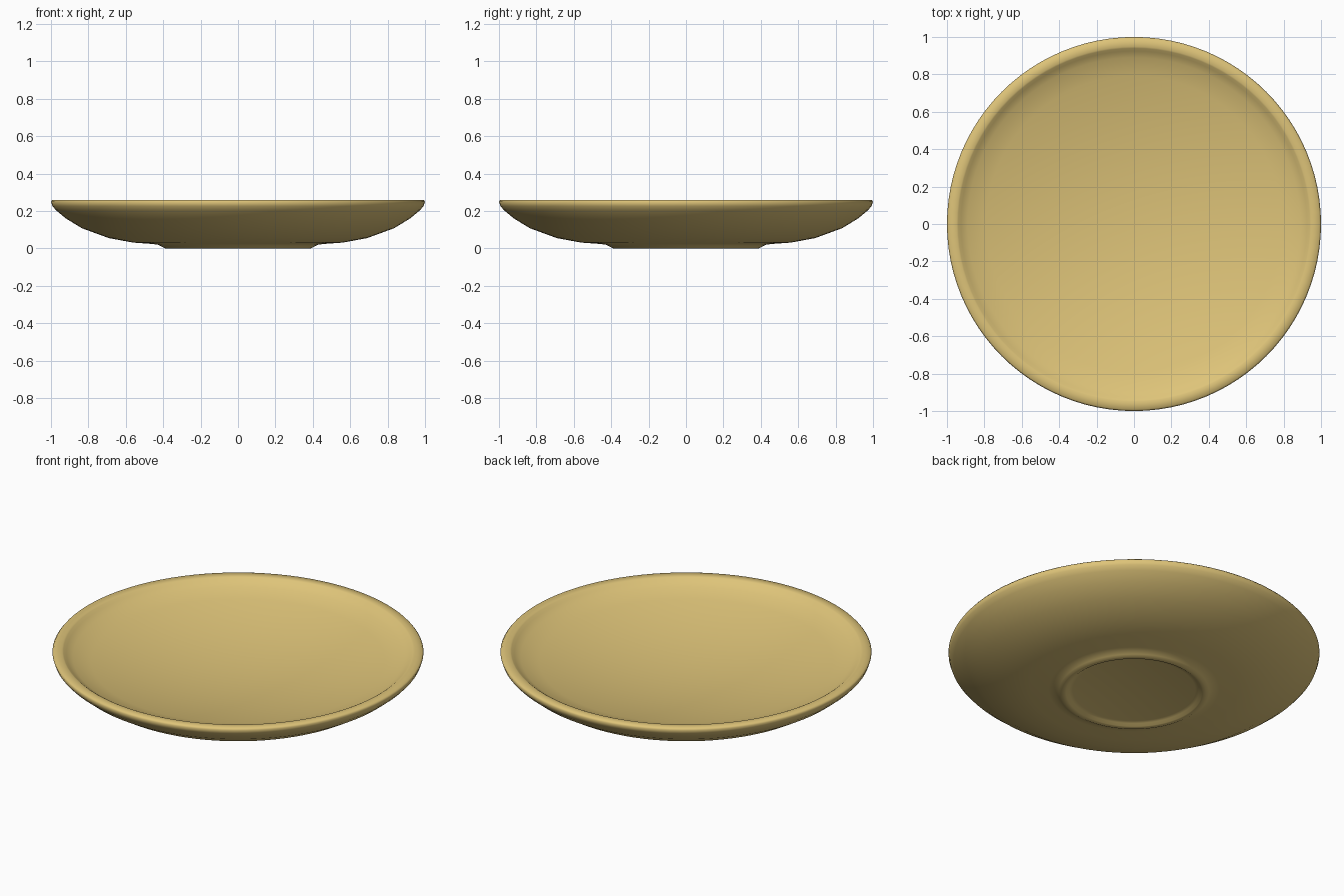
import bpy, bmesh, math

if "Cube" in bpy.data.objects:
    bpy.data.objects.remove(bpy.data.objects["Cube"])

# Half cross-section (radius, height): recessed underside, foot, outer wall, rim
profile = [
    (0.0, 0.018), (0.33, 0.018), (0.35, 0.013), (0.365, 0.002), (0.375, 0.0),
    (0.39, 0.0), (0.405, 0.008), (0.425, 0.019), (0.46, 0.024), (0.56, 0.031),
    (0.69, 0.055), (0.835, 0.108), (0.92, 0.16), (0.972, 0.203), (0.992, 0.226),
    (1.0, 0.25), (0.992, 0.26), (0.948, 0.26), (0.94, 0.256), (0.925, 0.244),
]
# Shallow, evenly curved inside of the dish
for i in range(10):
    r = 0.89 * (1 - i / 9)
    profile.append((r, 0.10 + 0.155 * r * r))

# Spin the profile into a closed dish
bm = bmesh.new()
verts = [bm.verts.new((r, 0, z)) for r, z in profile]
edges = [bm.edges.new(pair) for pair in zip(verts, verts[1:])]
bmesh.ops.spin(bm, geom=verts + edges, cent=(0, 0, 0), axis=(0, 0, 1),
               angle=2 * math.pi, steps=96, use_duplicate=False)
bmesh.ops.remove_doubles(bm, verts=bm.verts, dist=0.0005)
bmesh.ops.recalc_face_normals(bm, faces=bm.faces)
mesh = bpy.data.meshes.new("dish")
bm.to_mesh(mesh)
bm.free()
dish = bpy.data.objects.new("dish", mesh)
bpy.context.collection.objects.link(dish)

# Tan glaze
mat = bpy.data.materials.new("tan_glaze")
mat.diffuse_color = (0.73, 0.55, 0.19, 1)
mat.use_nodes = True
mat.node_tree.nodes["Principled BSDF"].inputs["Base Color"].default_value = mat.diffuse_color
mesh.materials.append(mat)

# Smooth surface
bpy.context.view_layer.objects.active = dish
dish.select_set(True)
bpy.ops.object.shade_smooth_by_angle(angle=math.radians(60))
